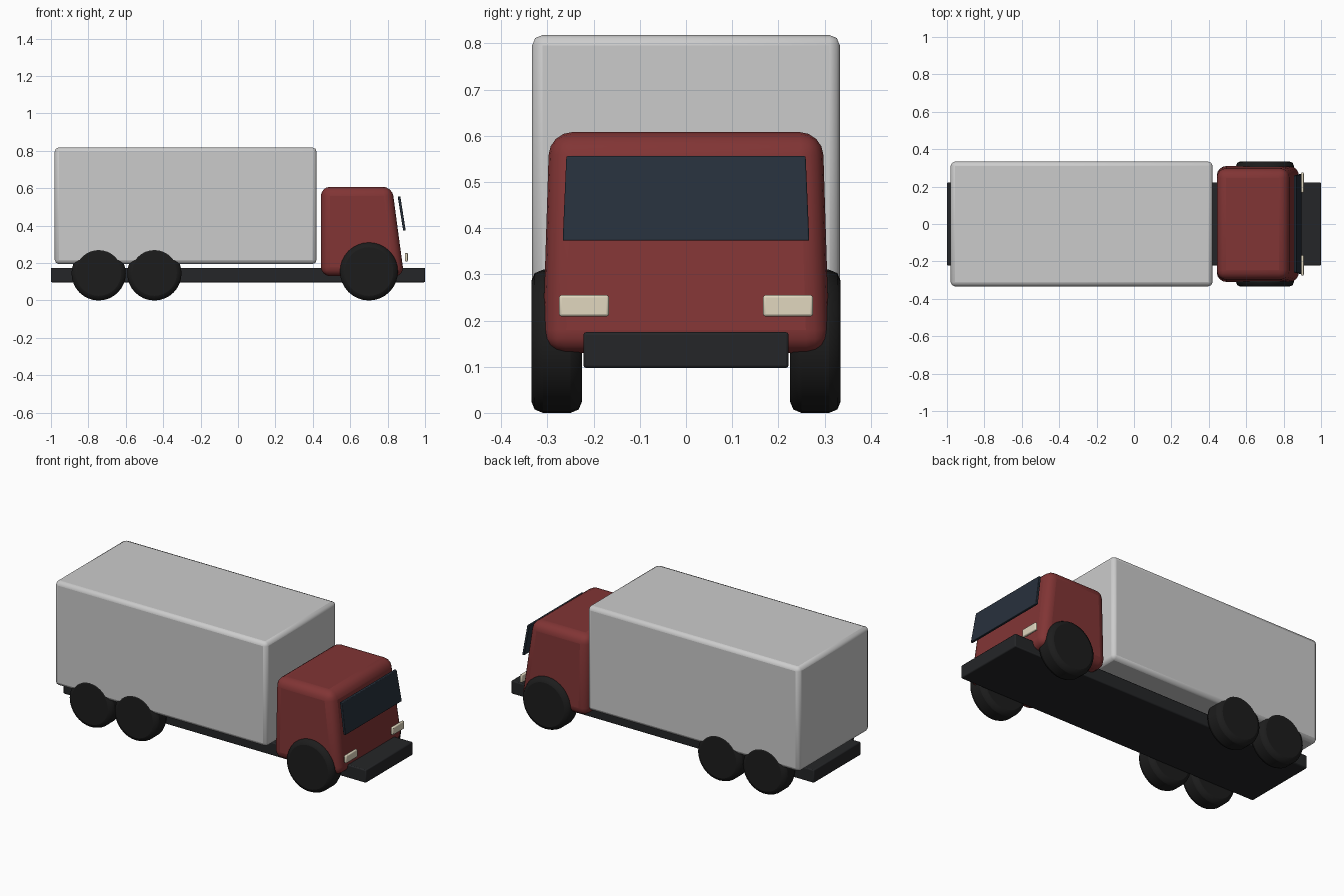
import bpy, bmesh, math
from mathutils import Matrix

if "Cube" in bpy.data.objects:
    bpy.data.objects.remove(bpy.data.objects["Cube"])


def material(name, rgb):
    m = bpy.data.materials.new(name)
    m.diffuse_color = (*rgb, 1)
    m.use_nodes = True
    m.node_tree.nodes["Principled BSDF"].inputs["Base Color"].default_value = m.diffuse_color
    return m


RED = material("red_paint", (0.22, 0.035, 0.035))
BLACK = material("rubber", (0.012, 0.012, 0.012))
DARK = material("dark_steel", (0.018, 0.019, 0.021))
GLASS = material("glass", (0.02, 0.03, 0.045))
LAMP = material("lamp", (0.75, 0.68, 0.52))


def finish(name, bm, mat, bevel, segments):
    bmesh.ops.recalc_face_normals(bm, faces=bm.faces)
    me = bpy.data.meshes.new(name)
    bm.to_mesh(me)
    bm.free()
    ob = bpy.data.objects.new(name, me)
    bpy.context.collection.objects.link(ob)
    if mat:
        me.materials.append(mat)
    mod = ob.modifiers.new("edge_rounding", 'BEVEL')
    mod.width, mod.segments = bevel, segments
    mod.limit_method, mod.angle_limit = 'ANGLE', math.radians(40)
    bpy.context.view_layer.objects.active = ob
    ob.select_set(True)
    bpy.ops.object.shade_smooth_by_angle(angle=math.radians(35))
    ob.select_set(False)
    return ob


def block(name, bottom, top, z, mat, bevel, segments, y_mid=0):
    """Tapered block: bottom and top are (x min, x max, half width)."""
    bm = bmesh.new()
    rings = [[bm.verts.new((x, y_mid + s * h, zz)) for x, s in
              ((a, -1), (b, -1), (b, 1), (a, 1))]
             for (a, b, h), zz in ((bottom, z[0]), (top, z[1]))]
    bm.faces.new(rings[0])
    bm.faces.new(rings[1])
    for i in range(4):
        j = (i + 1) % 4
        bm.faces.new((rings[0][i], rings[0][j], rings[1][j], rings[1][i]))
    return finish(name, bm, mat, bevel, segments)


def wheel(name, x, y, r):
    bm = bmesh.new()
    bmesh.ops.create_cone(bm, cap_ends=True, segments=32, radius1=r, radius2=r, depth=0.11,
                          matrix=Matrix.Translation((x, y, r)) @ Matrix.Rotation(math.pi / 2, 4, 'X'))
    finish(name, bm, BLACK, 0.025, 2)


# Chassis, cargo body and cab
block("chassis", (-1, 1, 0.222), (-1, 1, 0.222), (0.097, 0.175), DARK, 0.006, 2)
block("cargo_box", (-0.98, 0.42, 0.333), (-0.98, 0.42, 0.333), (0.195, 0.818), None, 0.022, 2)
block("cab", (0.443, 0.888, 0.311), (0.443, 0.824, 0.296), (0.13, 0.608), RED, 0.05, 4)

# Raked windscreen panel
block("windscreen", (0.883, 0.897, 0.267), (0.854, 0.868, 0.259), (0.373, 0.556), GLASS, 0.003, 2)

# Headlights and wheels on both sides
for side, s in (("right", -1), ("left", 1)):
    block("headlight_" + side, (0.892, 0.908, 0.054), (0.892, 0.908, 0.054),
          (0.209, 0.255), LAMP, 0.005, 2, s * 0.221)
    wheel("front_wheel_" + side, 0.70, s * 0.28, 0.155)
    wheel("middle_wheel_" + side, -0.447, s * 0.28, 0.145)
    wheel("rear_wheel_" + side, -0.745, s * 0.28, 0.145)
